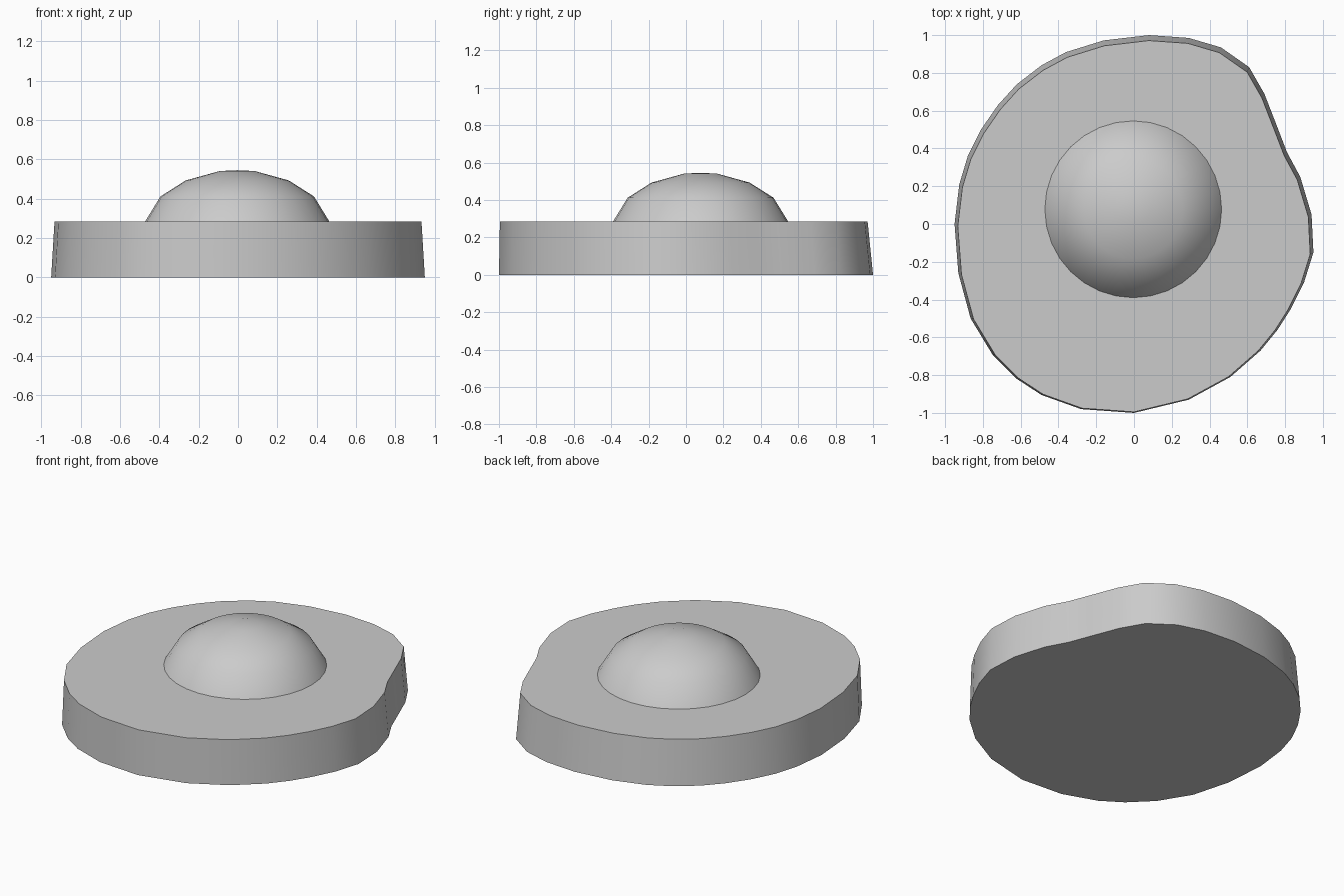
import bpy, bmesh, math

if "Cube" in bpy.data.objects:
    bpy.data.objects.remove(bpy.data.objects["Cube"])


def make_object(name, bm, angle):
    bmesh.ops.recalc_face_normals(bm, faces=bm.faces)
    mesh = bpy.data.meshes.new(name)
    bm.to_mesh(mesh)
    bm.free()
    ob = bpy.data.objects.new(name, mesh)
    bpy.context.collection.objects.link(ob)
    bpy.ops.object.select_all(action='DESELECT')
    ob.select_set(True)
    bpy.context.view_layer.objects.active = ob
    bpy.ops.object.shade_smooth_by_angle(angle=math.radians(angle))
    return ob


def loft(bm, lower, upper):
    n = len(lower)
    for i in range(n):
        j = (i + 1) % n
        bm.faces.new((lower[i], lower[j], upper[j], upper[i]))


# Irregular slab: one footprint, tapered slightly towards the top
footprint = [
    (0.95, -0.15), (0.94, 0.05), (0.88, 0.25), (0.81, 0.38), (0.76, 0.51),
    (0.69, 0.69), (0.61, 0.83), (0.46, 0.935), (0.29, 0.985), (0.08, 1.0),
    (-0.16, 0.972), (-0.36, 0.91), (-0.49, 0.84), (-0.62, 0.74),
    (-0.72, 0.63), (-0.81, 0.50), (-0.88, 0.36), (-0.925, 0.21),
    (-0.95, 0.0), (-0.93, -0.26), (-0.865, -0.50), (-0.75, -0.69),
    (-0.62, -0.82), (-0.49, -0.905), (-0.28, -0.98), (0.0, -1.0),
    (0.29, -0.93), (0.51, -0.81), (0.67, -0.67), (0.76, -0.56),
    (0.83, -0.45), (0.90, -0.31)]
TOP = 0.285
bm = bmesh.new()
lower = [bm.verts.new((x, y, 0)) for x, y in footprint]
upper = [bm.verts.new((x * 0.982, y * 0.983 - 0.012, TOP)) for x, y in footprint]
loft(bm, lower, upper)
bm.faces.new(lower[::-1])
bm.faces.new(upper)
make_object("base_slab", bm, 35)

# Low dome: turned profile of (radius, height)
profile = [(0.468, TOP), (0.39, 0.412), (0.262, 0.493), (0.088, 0.541)]
SIDES = 32
bm = bmesh.new()
rings = []
for r, z in profile:
    rings.append([bm.verts.new((-0.004 + r * math.cos(2 * math.pi * i / SIDES),
                                0.078 + r * math.sin(2 * math.pi * i / SIDES), z))
                  for i in range(SIDES)])
for a, b in zip(rings, rings[1:]):
    loft(bm, a, b)
apex = bm.verts.new((-0.004, 0.078, 0.545))
for i in range(SIDES):
    bm.faces.new((rings[-1][i], rings[-1][(i + 1) % SIDES], apex))
bm.faces.new(rings[0][::-1])
make_object("dome", bm, 40)
